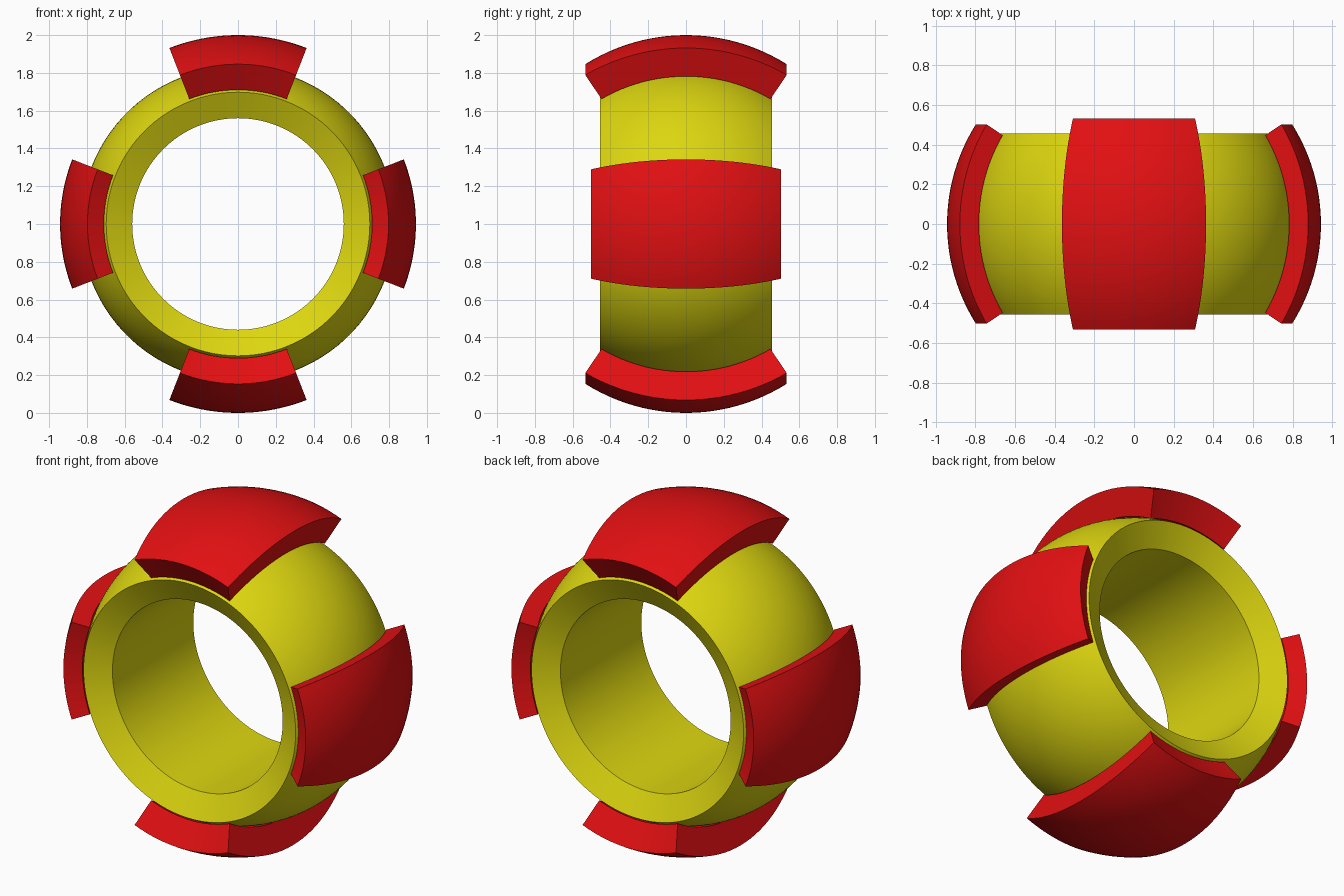
import bpy, bmesh, math

if "Cube" in bpy.data.objects:
    bpy.data.objects.remove(bpy.data.objects["Cube"])

CENTRE_Z = 1.0


def material(name, colour):
    mat = bpy.data.materials.new(name)
    mat.diffuse_color = (*colour, 1)
    mat.use_nodes = True
    mat.node_tree.nodes["Principled BSDF"].inputs["Base Color"].default_value = mat.diffuse_color
    return mat


def arc(radius, lat_from, lat_to, steps):
    """Points (radius from the y axis, y) along a circle about the centre."""
    lats = [lat_from + (lat_to - lat_from) * i / steps for i in range(steps + 1)]
    return [(radius * math.cos(a), radius * math.sin(a)) for a in lats]


def revolve(name, profile, start, sweep, steps, mat):
    """Sweep a closed profile about the y axis, capping the ends of partial sweeps."""
    full = sweep >= 2 * math.pi - 1e-6
    bm = bmesh.new()
    rings = []
    for i in range(steps if full else steps + 1):
        a = start + sweep * i / steps
        rings.append([bm.verts.new((r * math.cos(a), y, r * math.sin(a)))
                      for r, y in profile])
    n = len(profile)
    for i in range(steps):
        p, q = rings[i], rings[(i + 1) % len(rings)]
        for j in range(n):
            k = (j + 1) % n
            bm.faces.new((p[j], p[k], q[k], q[j]))
    if not full:
        # inner and outer arcs have equal counts, so bridge them with quads
        for ring in (rings[0], rings[-1]):
            for j in range(n // 2 - 1):
                bm.faces.new((ring[j], ring[j + 1], ring[n - 2 - j], ring[n - 1 - j]))
    bmesh.ops.recalc_face_normals(bm, faces=bm.faces)
    mesh = bpy.data.meshes.new(name)
    bm.to_mesh(mesh)
    bm.free()
    mesh.materials.append(mat)
    obj = bpy.data.objects.new(name, mesh)
    obj.location.z = CENTRE_Z
    bpy.context.collection.objects.link(obj)
    bpy.ops.object.select_all(action='DESELECT')
    obj.select_set(True)
    bpy.context.view_layer.objects.active = obj
    bpy.ops.object.shade_smooth_by_angle(angle=math.radians(30))
    return obj


yellow = material("yellow", (0.72, 0.67, 0.005))
red = material("red", (0.76, 0.005, 0.006))

# Ring: spherical outside, dished end faces, straight bore
rim_lat = math.asin(0.455 / 0.833)
ring_profile = arc(0.833, -rim_lat, rim_lat, 24) + [(0.56, 0.38), (0.56, -0.38)]
revolve("ring_body", ring_profile, 0, 2 * math.pi, 128, yellow)

# Four curved pads: the top and bottom ones are thicker than the side ones
pad_lat = math.radians(32.2)
half = math.radians(21.3)
for name, angle, outer in (("right_pad", 0, 0.942), ("top_pad", 90, 1.0),
                           ("left_pad", 180, 0.942), ("bottom_pad", 270, 1.0)):
    pad_profile = arc(outer, -pad_lat, pad_lat, 24) + arc(0.839, pad_lat, -pad_lat, 24)
    revolve(name, pad_profile, math.radians(angle) - half, 2 * half, 20, red)
